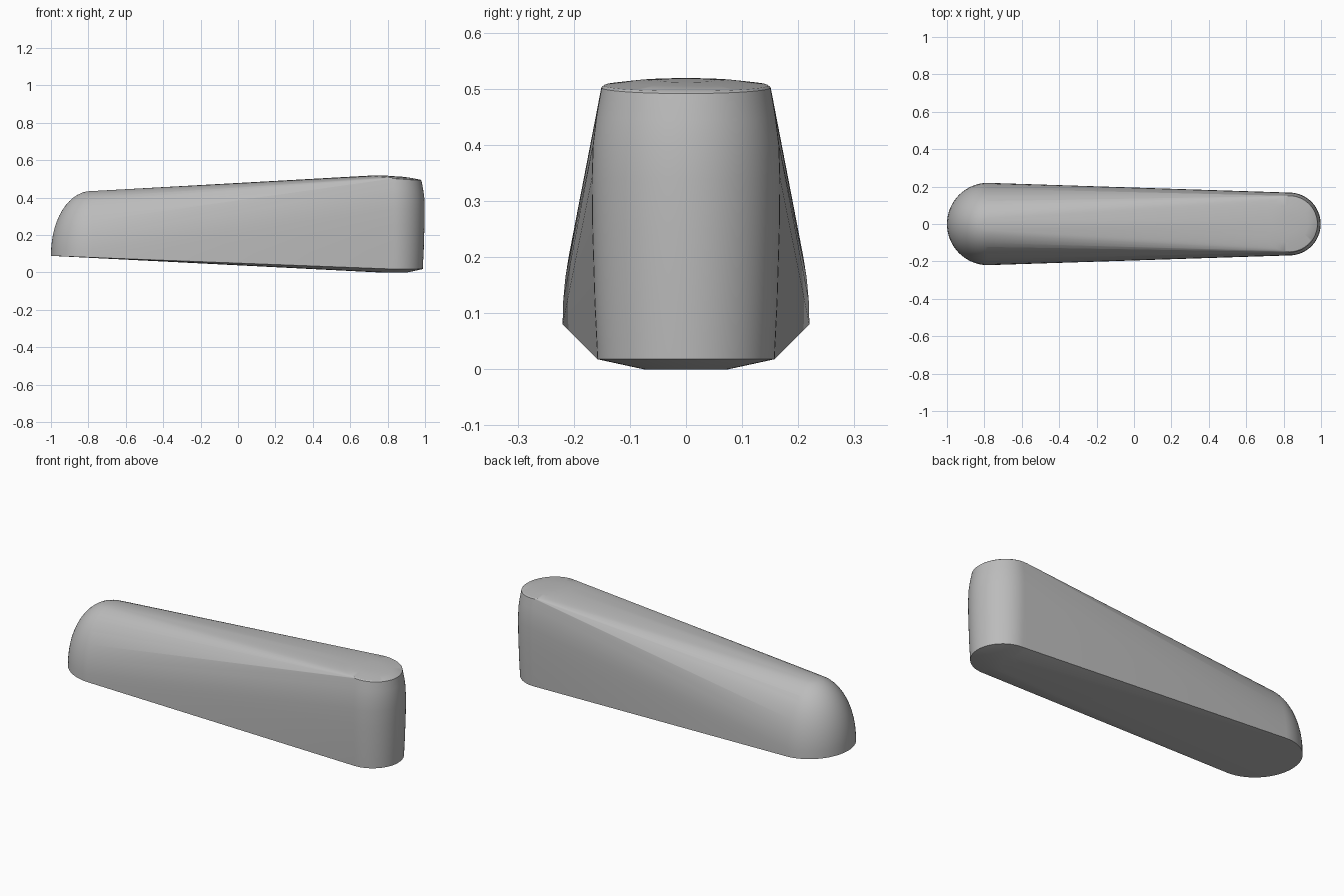
import bpy, bmesh
from math import sin, cos, pi, radians

cube = bpy.data.objects.get("Cube")
if cube:
    bpy.data.objects.remove(cube, do_unlink=True)

SIDES = 64


def material(name, colour):
    mat = bpy.data.materials.new(name)
    mat.use_nodes = True
    mat.diffuse_color = colour
    mat.node_tree.nodes["Principled BSDF"].inputs["Base Color"].default_value = colour
    return mat


def add_ring(bm, centre_x, radius, z, slope=0.0):
    """Circle of points whose height changes along x."""
    for i in range(SIDES):
        a = 2 * pi * i / SIDES
        dx = radius * cos(a)
        bm.verts.new((centre_x + dx, radius * sin(a), z + slope * dx))


bm = bmesh.new()

# Wide end: elliptical dome on a gently sloping base
STEPS = 14
for i in range(STEPS):
    t = i / STEPS * pi / 2
    slope = -0.04 + 0.09 * sin(t)
    add_ring(bm, -0.78, 0.22 * cos(t) ** 0.92, 0.08 + 0.357 * sin(t) ** 0.96, slope)

# Narrow end: barrelled post with a chamfered foot and a low crowned top
post = [(0.075, 0.0, 0), (0.158, 0.018, 0), (0.163, 0.12, 0), (0.167, 0.25, 0),
        (0.168, 0.34, 0), (0.166, 0.40, 0), (0.160, 0.45, -0.04),
        (0.151, 0.502, -0.07), (0.146, 0.506, -0.07), (0.10, 0.512, -0.07),
        (0.05, 0.515, -0.07)]
for radius, z, slope in post:
    add_ring(bm, 0.83, radius, z, slope)

# Skin stretched over both ends
hull = bmesh.ops.convex_hull(bm, input=bm.verts[:])
loose = [v for v in bm.verts if not v.link_faces]
bmesh.ops.delete(bm, geom=loose, context="VERTS")
bmesh.ops.dissolve_limit(bm, angle_limit=radians(0.3), verts=bm.verts[:], edges=bm.edges[:])
bmesh.ops.recalc_face_normals(bm, faces=bm.faces[:])

mesh = bpy.data.meshes.new("tapered_body")
bm.to_mesh(mesh)
bm.free()
body = bpy.data.objects.new("tapered_body", mesh)
bpy.context.collection.objects.link(body)
mesh.materials.append(material("plain grey", (0.5, 0.5, 0.5, 1)))

bpy.context.view_layer.objects.active = body
body.select_set(True)
bpy.ops.object.shade_smooth_by_angle(angle=radians(30))
